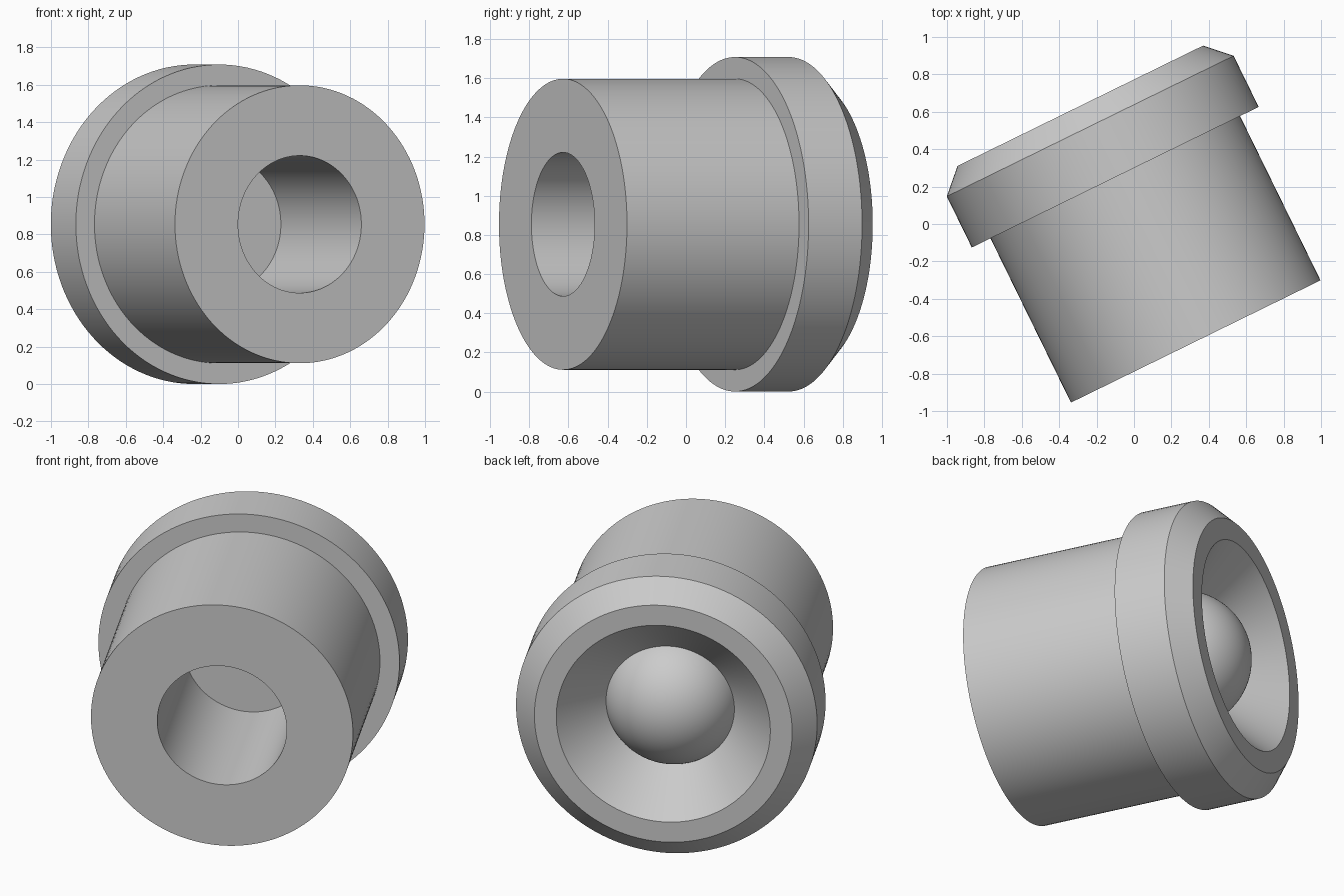
import bpy, bmesh, math
from mathutils import Matrix

cube = bpy.data.objects.get("Cube")
if cube:
    bpy.data.objects.remove(cube)

SIDES = 128
BODY_R, FLANGE_R, BORE_R = 0.743, 0.854, 0.367
FLANGE_Z, CHAMFER_Z, LENGTH = 0.978, 1.282, 1.403
DOME_R, DOME_H = 0.39, 0.25

grey = bpy.data.materials.new("plain grey")
grey.use_nodes = True
colour = (0.6, 0.6, 0.6, 1)
grey.diffuse_color = colour
grey.node_tree.nodes["Principled BSDF"].inputs["Base Color"].default_value = colour


def lathe(name, profile):
    """Spin a (radius, height) profile about the z axis."""
    bm = bmesh.new()
    verts = [bm.verts.new((r, 0, z)) for r, z in profile]
    edges = [bm.edges.new(pair) for pair in zip(verts, verts[1:])]
    bmesh.ops.spin(bm, geom=verts + edges, axis=(0, 0, 1), cent=(0, 0, 0),
                   angle=math.tau, steps=SIDES, use_duplicate=False)
    bmesh.ops.remove_doubles(bm, verts=bm.verts, dist=1e-4)
    bmesh.ops.recalc_face_normals(bm, faces=bm.faces)
    mesh = bpy.data.meshes.new(name)
    bm.to_mesh(mesh)
    bm.free()
    mesh.materials.append(grey)
    obj = bpy.data.objects.new(name, mesh)
    bpy.context.collection.objects.link(obj)
    return obj


# Blind bore, body, flange and chamfered back rim
profile = [(0, FLANGE_Z), (BORE_R, FLANGE_Z), (BORE_R, 0), (BODY_R, 0),
           (BODY_R, FLANGE_Z), (FLANGE_R, FLANGE_Z),
           (FLANGE_R, CHAMFER_Z), (0.731, LENGTH), (0.607, LENGTH)]

# Conical recess running down to the foot of a dome flush with the rim
rim_angle = math.acos(1 - DOME_H / DOME_R)
for i in range(25):
    a = rim_angle * (1 - i / 24)
    profile.append((DOME_R * math.sin(a), LENGTH - DOME_R * (1 - math.cos(a))))

bushing = lathe("flanged_bushing", profile)

# Lay the axis flat and turn it in plan
bushing.data.transform(Matrix.Translation((0.33, -0.628, 0.854))
                       @ Matrix.Rotation(math.radians(26.1), 4, "Z")
                       @ Matrix.Rotation(math.radians(-90), 4, "X"))

bpy.ops.object.select_all(action="DESELECT")
bushing.select_set(True)
bpy.context.view_layer.objects.active = bushing
bpy.ops.object.shade_smooth_by_angle(angle=math.radians(25))
